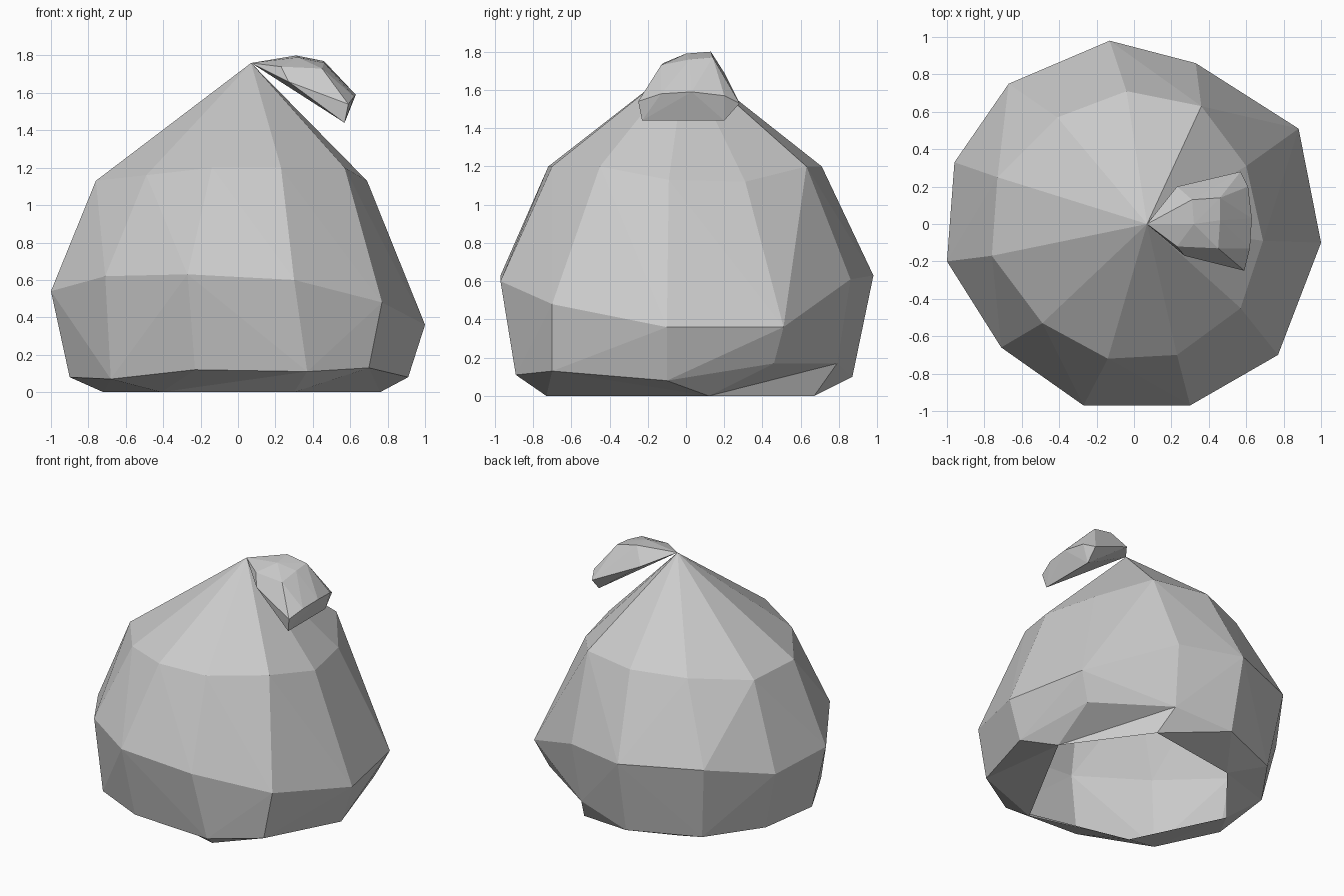
import bpy
import bmesh
from mathutils import Vector

cube = bpy.data.objects.get("Cube")
if cube:
    bpy.data.objects.remove(cube, do_unlink=True)


def make_material(name, colour):
    mat = bpy.data.materials.new(name)
    mat.use_nodes = True
    mat.diffuse_color = colour
    mat.node_tree.nodes["Principled BSDF"].inputs["Base Color"].default_value = colour
    return mat


def finish(name, bm, material):
    """Turn the bmesh into a flat-shaded object."""
    bmesh.ops.recalc_face_normals(bm, faces=bm.faces[:])
    mesh = bpy.data.meshes.new(name)
    bm.to_mesh(mesh)
    bm.free()
    mesh.materials.append(material)
    obj = bpy.data.objects.new(name, mesh)
    bpy.context.collection.objects.link(obj)


def bridge(bm, upper, lower):
    """Join two clockwise rings, folding each panel outward."""
    for i in range(len(upper)):
        a, b = upper[i - 1], upper[i]
        c, d = lower[i], lower[i - 1]
        normal = (b.co - a.co).cross(c.co - a.co)
        centre = Vector((0, 0, a.co.z))
        if normal.dot(a.co - centre) < 0:
            normal.negate()
        if normal.dot(d.co - a.co) <= 0:
            panels = (a, b, c), (a, c, d)
        else:
            panels = (a, b, d), (b, c, d)
        for panel in panels:
            bm.faces.new(panel)


grey = make_material("plain grey", (0.6, 0.6, 0.6, 1.0))
apex = (.07, 0, 1.76)

# Shoulder ring below the pointed top, clockwise from the back
shoulder = [(-.04, .71, 1.2), (.36, .63, 1.2), (.6, .31, 1.12), (.69, -.09, 1.13),
            (.57, -.45, 1.2), (.23, -.7, 1.2), (-.14, -.72, 1.2), (-.49, -.53, 1.16),
            (-.76, -.17, 1.13), (-.73, .25, 1.13), (-.41, .57, 1.18)]

# Widest ring of the body
waist = [(-.13, .98, .63), (.33, .86, .61), (.88, .51, .36), (1, -.1, .36),
         (.77, -.7, .48), (.3, -.97, .6), (-.27, -.97, .63), (-.71, -.66, .62),
         (-1, -.2, .54), (-.96, .33, .53), (-.67, .75, .64)]

# Lower rim, with a wavering height
rim = [(-.12, .87, .1), (.3, .79, .17), (.79, .46, .17), (.91, -.1, .08),
       (.7, -.7, .13), (.37, -.89, .11), (-.23, -.87, .12), (-.68, -.6, .07),
       (-.9, -.18, .08), (-.86, .3, .1), (-.6, .67, .1)]

# Rough-cut edge of the open underside, and the corner each rim edge leans to
opening = [(.36, .67, 0), (.76, .12, 0), (.3, -.73, 0),
           (-.41, -.54, 0), (-.72, .1, 0), (-.34, .56, 0)]
corner = [0, 1, 1, 1, 2, 3, 3, 4, 4, 5, 5]

# Body: pointed cap, two bands of panels and a turned-in foot
bm = bmesh.new()
rings = [[bm.verts.new(p) for p in ring] for ring in (shoulder, waist, rim)]
foot = [bm.verts.new(p) for p in opening]
tip = bm.verts.new(apex)
for i in range(len(shoulder)):
    bm.faces.new((tip, rings[0][i - 1], rings[0][i]))
bridge(bm, rings[0], rings[1])
bridge(bm, rings[1], rings[2])
for i in range(len(rim)):
    here, before = foot[corner[i]], foot[corner[i - 1]]
    bm.faces.new((rings[2][i], rings[2][(i + 1) % len(rim)], here))
    if here != before:
        bm.faces.new((rings[2][i], here, before))
finish("body", bm, grey)

# Drooping leaf: arched rows from the stem point out to the blunt tip
leaf_back = [(.27, -.17, 1.66), (.23, -.12, 1.74), (.32, 0, 1.79),
             (.31, .13, 1.8), (.23, .2, 1.69)]
leaf_middle = [(.45, -.13, 1.73), (.46, .02, 1.76), (.46, .14, 1.77)]
leaf_tip = [(.59, -.25, 1.54), (.62, -.13, 1.58), (.63, .03, 1.59),
            (.61, .2, 1.57), (.57, .28, 1.53)]
leaf_lip = [(.57, -.23, 1.44), (.57, .2, 1.44)]

bm = bmesh.new()
for point in [apex] + leaf_back + leaf_middle + leaf_tip + leaf_lip:
    bm.verts.new(point)
bmesh.ops.convex_hull(bm, input=bm.verts[:])
finish("leaf", bm, grey)
